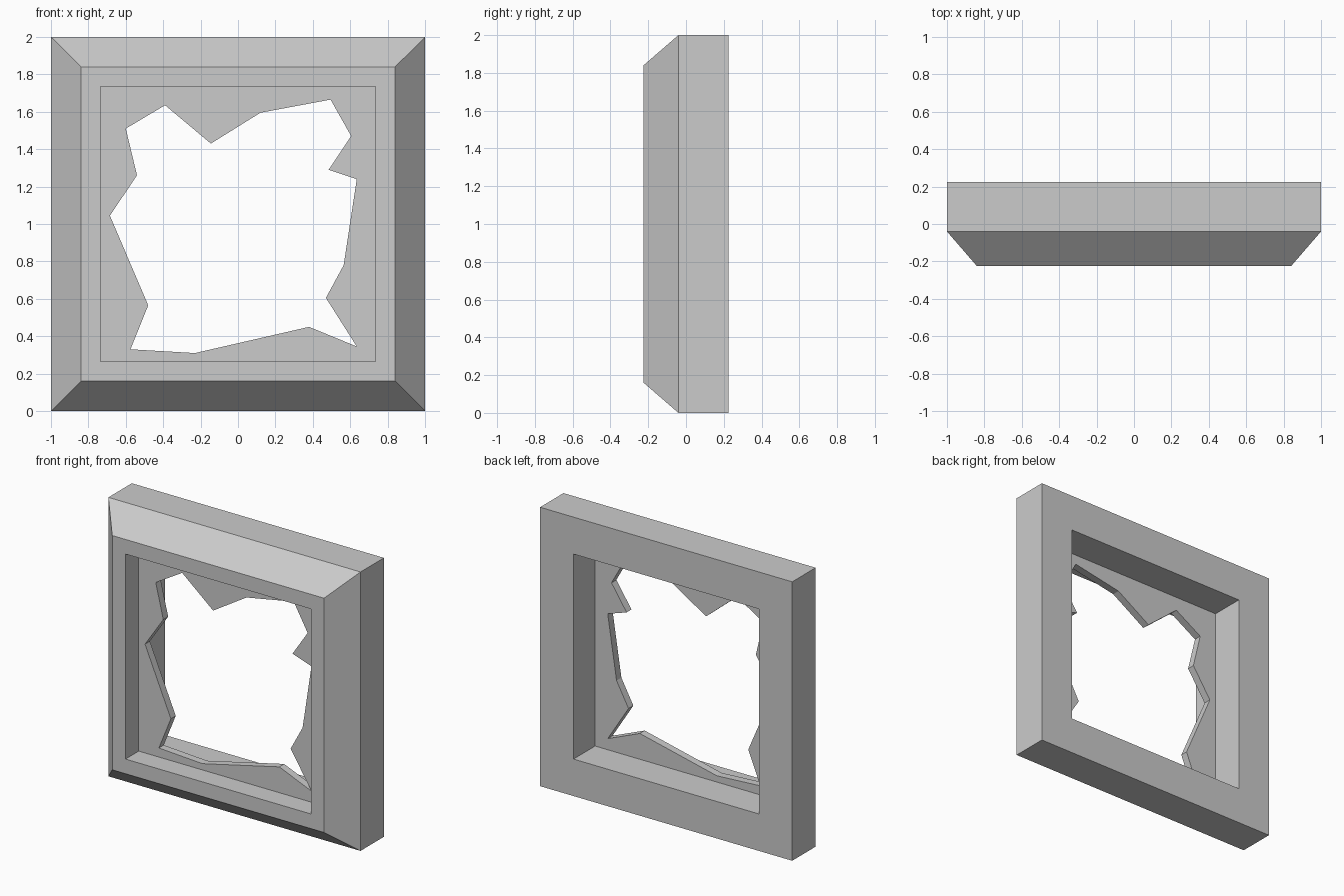
import bpy
import bmesh
from mathutils import Vector

cube = bpy.data.objects.get("Cube")
if cube:
    bpy.data.objects.remove(cube, do_unlink=True)

grey = bpy.data.materials.new("stone grey")
grey.use_nodes = True
colour = (0.6, 0.6, 0.6, 1)
grey.diffuse_color = colour
grey.node_tree.nodes["Principled BSDF"].inputs["Base Color"].default_value = colour

MID = 1.0        # height of the centre
OPENING = 0.735  # half width of the opening


def finish(bm, name):
    bmesh.ops.recalc_face_normals(bm, faces=bm.faces)
    mesh = bpy.data.meshes.new(name)
    bm.to_mesh(mesh)
    bm.free()
    mesh.materials.append(grey)
    obj = bpy.data.objects.new(name, mesh)
    bpy.context.collection.objects.link(obj)
    return obj


def square(half):
    return [(sx * half, MID + sz * half) for sx, sz in ((-1, -1), (1, -1), (1, 1), (-1, 1))]


# Frame: a mitred profile of (half width, depth) swept round the square
bm = bmesh.new()
profile = [(1, 0.225), (1, -0.04), (0.84, -0.225), (OPENING, -0.225), (OPENING, 0.225)]
rings = [[bm.verts.new((x, y, z)) for x, z in square(half)] for half, y in profile]
for i, ring in enumerate(rings):
    following = rings[(i + 1) % len(rings)]
    for j in range(4):
        k = (j + 1) % 4
        bm.faces.new((ring[j], ring[k], following[k], following[j]))
finish(bm, "frame")

# Broken pane: a plate seated in the frame with a jagged hole
hole = [(-0.39, 1.635), (-0.145, 1.43), (0.12, 1.595), (0.495, 1.665), (0.605, 1.47),
        (0.485, 1.29), (0.635, 1.24), (0.565, 0.78), (0.47, 0.605), (0.635, 0.345),
        (0.38, 0.45), (-0.23, 0.31), (-0.575, 0.33), (-0.48, 0.565), (-0.685, 1.045),
        (-0.54, 1.26), (-0.6, 1.51)]
PANE_FRONT, PANE_BACK = -0.075, -0.02
bm = bmesh.new()
for outline in (square(OPENING + 0.005), hole):
    verts = [bm.verts.new((x, PANE_FRONT, z)) for x, z in outline]
    for a, b in zip(verts, verts[1:] + verts[:1]):
        bm.edges.new((a, b))
bmesh.ops.triangle_fill(bm, edges=bm.edges[:], use_beauty=True, normal=Vector((0, -1, 0)))
result = bmesh.ops.extrude_face_region(bm, geom=bm.faces[:], use_keep_orig=True)
moved = [v for v in result["geom"] if isinstance(v, bmesh.types.BMVert)]
bmesh.ops.translate(bm, verts=moved, vec=(0, PANE_BACK - PANE_FRONT, 0))
finish(bm, "broken_pane")
